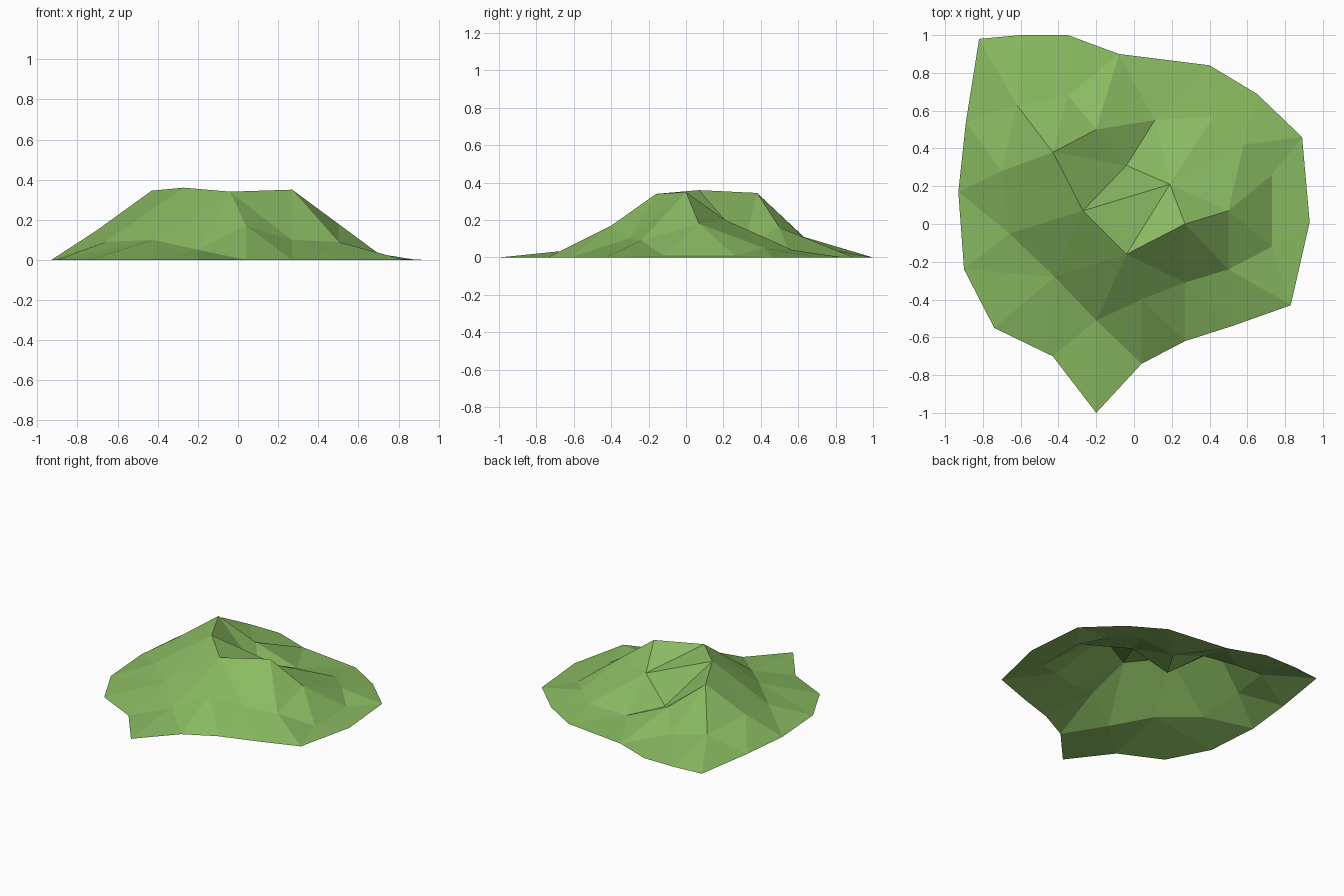
import bpy
from mathutils import Vector
from mathutils.geometry import delaunay_2d_cdt

default_cube = bpy.data.objects.get("Cube")
if default_cube:
    bpy.data.objects.remove(default_cube, do_unlink=True)

# Ground outline of the hill, counter-clockwise
OUTLINE = [(-.82, .98), (-.89, .54), (-.93, .17), (-.9, -.24), (-.74, -.55),
           (-.43, -.7), (-.2, -1), (.04, -.74), (.27, -.62), (.52, -.54),
           (.83, -.43), (.93, .01), (.89, .46), (.65, .69), (.4, .84),
           (-.08, .9), (-.35, 1), (-.6, 1)]
SPUR_TIP, FRONT_NOTCH = 6, 7

# Landmarks on the surface: x, y, height
LANDMARKS = {
    "summit": (-.27, .07, .36),
    "front_crest": (-.04, -.16, .34),
    "right_crest": (.27, 0, .35),
    "back_crest": (-.43, .38, .345),
    "saddle": (.19, .21, .2),
    "gully_top": (-.04, .31, .05),
    "gully_foot": (.11, .55, .03),
    "back_shoulder": (-.2, .5, .16),
    "corner_shoulder": (-.62, .63, .11),
    "back_foot": (-.35, .68, .06),
    "side_shoulder": (-.7, .28, .15),
    "side_foot": (-.66, -.05, .09),
    "front_side_foot": (-.42, -.28, .1),
    "spur_root": (-.2, -.51, .05),
    "front_knee": (.04, -.4, .17),
    "front_hollow": (.27, -.31, .1),
    "front_step": (.5, -.24, .09),
    "ledge": (.5, .07, .18),
    "ledge_foot": (.73, .26, .01),
    "ledge_front_foot": (.73, -.12, .01),
    "far_foot": (.58, .42, .05),
    "back_ridge_foot": (.42, .57, .04),
}

# Ridges and valleys that must appear as edges of the facets
CREASES = [
    "corner_shoulder back_crest summit gully_top gully_foot back_ridge_foot",
    "summit saddle front_crest summit",
    "saddle right_crest front_crest",
    "right_crest ledge ledge_foot ledge_front_foot front_step ledge",
    "saddle back_ridge_foot far_foot ledge_foot",
    "saddle gully_top back_shoulder back_crest side_shoulder summit",
    "saddle ledge",
    "gully_foot back_shoulder back_foot corner_shoulder",
    "summit side_foot front_side_foot spur_root front_knee front_hollow front_step",
    "summit front_side_foot front_crest spur_root",
    "front_knee front_crest front_hollow right_crest front_step",
]

names = list(LANDMARKS)
rim_count = len(OUTLINE)


def index_of(name):
    return rim_count + names.index(name)


points = [Vector((x, y, 0)) for x, y in OUTLINE]
points += [Vector(LANDMARKS[name]) for name in names]

edges = [(FRONT_NOTCH, index_of("front_knee")), (SPUR_TIP, index_of("spur_root"))]
for crease in CREASES:
    path = [index_of(name) for name in crease.split()]
    edges += list(zip(path, path[1:]))

# Triangulate the open hill surface inside its outline
flat, _, triangles, sources, _, _ = delaunay_2d_cdt(
    [p.to_2d() for p in points], edges, [list(range(rim_count))], 1, 1e-5)
vertices = [(v.x, v.y, points[src[0]].z if src else 0)
            for v, src in zip(flat, sources)]

mesh = bpy.data.meshes.new("hill")
mesh.from_pydata(vertices, [], triangles)
mesh.update()
hill = bpy.data.objects.new("hill", mesh)
bpy.context.collection.objects.link(hill)

# Grass colour
grass = bpy.data.materials.new("grass_green")
grass.use_nodes = True
colour = (.25, .49, .12, 1)
grass.diffuse_color = colour
shader = grass.node_tree.nodes["Principled BSDF"]
shader.inputs["Base Color"].default_value = colour
shader.inputs["Roughness"].default_value = 1
mesh.materials.append(grass)
mesh.shade_flat()
